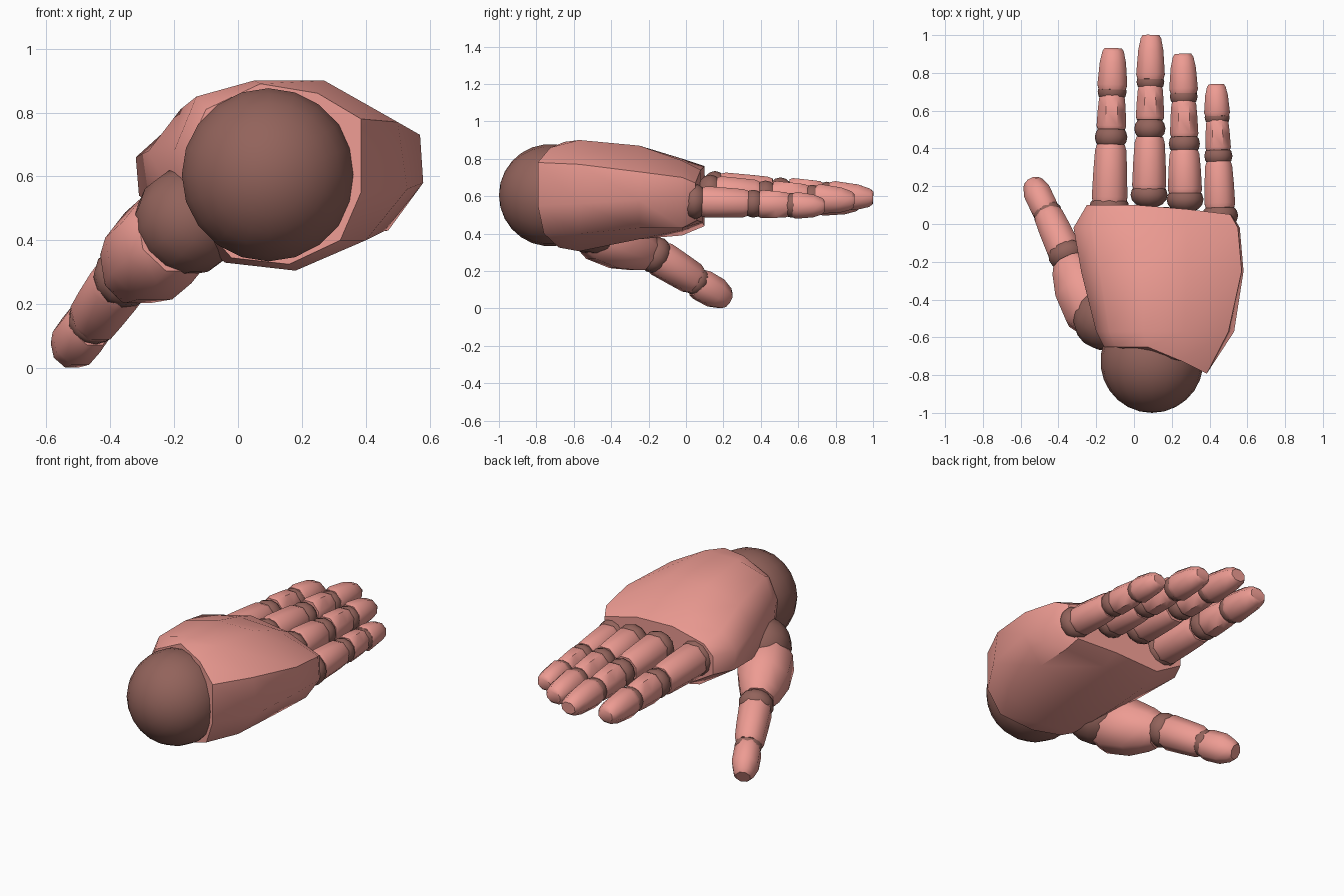
import bpy, bmesh
from math import cos, sin, pi, radians
from mathutils import Vector

if "Cube" in bpy.data.objects:
    bpy.data.objects.remove(bpy.data.objects["Cube"])


def material(name, rgb):
    m = bpy.data.materials.new(name)
    m.diffuse_color = (*rgb, 1)
    m.use_nodes = True
    m.node_tree.nodes["Principled BSDF"].inputs["Base Color"].default_value = m.diffuse_color
    return m


SKIN = material("skin_pink", (0.85, 0.33, 0.29))
JOINT = material("joint_brown", (0.29, 0.125, 0.105))


def finish(name, bm, mat, angle):
    bmesh.ops.recalc_face_normals(bm, faces=bm.faces)
    me = bpy.data.meshes.new(name)
    bm.to_mesh(me)
    bm.free()
    me.materials.append(mat)
    ob = bpy.data.objects.new(name, me)
    bpy.context.collection.objects.link(ob)
    bpy.ops.object.select_all(action='DESELECT')
    ob.select_set(True)
    bpy.context.view_layer.objects.active = ob
    bpy.ops.object.shade_smooth_by_angle(angle=radians(angle))


def loft(name, rings, mat, angle=47):
    bm = bmesh.new()
    rows = [[bm.verts.new(p) for p in r] for r in rings]
    n = len(rows[0])
    for a, b in zip(rows, rows[1:]):
        for i in range(n):
            j = (i + 1) % n
            bm.faces.new((a[i], a[j], b[j], b[i]))
    bm.faces.new(rows[0])
    bm.faces.new(rows[-1])
    finish(name, bm, mat, angle)


def bone(name, p0, p1, w, h, stations):
    """Eight-sided tapered segment; stations are (position, width scale, height scale)."""
    p0, p1 = Vector(p0), Vector(p1)
    d = (p1 - p0).normalized()
    side = d.cross(Vector((0, 0, 1))).normalized()
    up = side.cross(d)
    rings = []
    for t, sw, sh in stations:
        c = p0.lerp(p1, t)
        rings.append([c + side * (w * sw * cos(a) * 1.06) + up * (h * sh * sin(a) * 1.06)
                      for a in (2 * pi * (i + .5) / 8 for i in range(8))])
    loft(name, rings, SKIN)


def ball(name, c, r, axis=(0, 1, 0), squash=1.0, seg=12):
    bm = bmesh.new()
    bmesh.ops.create_uvsphere(bm, u_segments=seg, v_segments=seg * 2 // 3, radius=r)
    q = Vector((0, 0, 1)).rotation_difference(Vector(axis))
    for v in bm.verts:
        v.co.z *= squash
        v.co = q @ v.co + Vector(c)
    finish(name, bm, JOINT, 50)


SHAFT = [(0, .92, .92), (.1, 1, 1), (.55, .95, .95), (.9, .88, .9), (1, .78, .8)]
TIP = [(0, .9, .9), (.12, 1, 1), (.65, .88, .85), (.92, .72, .62), (1, .58, .42)]

# Palm: cross-sections (x, z) from wrist to knuckles
sections = {
    -.65: [(-.16, .68), (-.1, .81), (.07, .89), (.25, .86), (.385, .78),
           (.385, .55), (.32, .4), (.16, .325), (-.02, .345), (-.14, .48)],
    -.57: [(-.2, .68), (-.13, .85), (.05, .9), (.27, .9), (.5, .77),
           (.53, .56), (.4, .4), (.18, .305), (-.04, .33), (-.18, .48)],
    -.25: [(-.28, .68), (-.18, .81), (.04, .87), (.28, .87), (.57, .73),
           (.58, .58), (.46, .43), (.2, .37), (-.08, .37), (-.26, .5)],
    -.02: [(-.32, .66), (-.22, .75), (.02, .8), (.28, .79), (.55, .7),
           (.56, .56), (.47, .43), (.2, .42), (-.08, .39), (-.31, .54)],
    .1: [(-.25, .65), (-.19, .71), (.02, .76), (.28, .74), (.51, .67),
         (.52, .56), (.45, .47), (.2, .46), (-.08, .44), (-.25, .54)],
}
rings = []
for y, pts in sections.items():
    # the wrist rim slants back on the little-finger side
    skew = .5 if y == -.65 else .12 if y == .1 else 0
    rings.append([(x, y - skew * max(0, x - .1), z) for x, z in pts])
loft("palm", rings, SKIN, 45)

# Wrist ball
ball("wrist_ball", (.095, -.727, .605), .273, seg=20)

# Fingers: x, z at base and tip; y breaks; half width; knuckle centre y, radius
fingers = {
    "index": ((-.13, -.11), (.605, .57), (.11, .42, .5, .68, .72, .93), .096, .085, .107),
    "middle": ((.08, .09), (.635, .59), (.18, .46, .55, .73, .775, 1.0), .092, .155, .098),
    "ring": ((.27, .26), (.615, .575), (.16, .39, .46, .65, .70, .90), .092, .13, .098),
    "little": ((.455, .435), (.57, .545), (.085, .33, .39, .55, .58, .74), .083, .045, .095),
}
for name, ((xa, xb), (za, zb), ys, w, ky, kr) in fingers.items():
    def at(y):
        t = (y - ys[0]) / (ys[-1] - ys[0])
        return (xa + (xb - xa) * t, y, za + (zb - za) * t)
    ball(name + "_knuckle", at(ky), kr, squash=.75)
    bone(name + "_lower", at(ys[0]), at(ys[1]), w, w * 1.03, SHAFT)
    ball(name + "_middle_joint", at((ys[1] + ys[2]) / 2), w * .9, squash=.85)
    bone(name + "_middle", at(ys[2]), at(ys[3]), w * .83, w * .92, SHAFT)
    ball(name + "_end_joint", at((ys[3] + ys[4]) / 2), w * .8, squash=.85)
    bone(name + "_tip", at(ys[4] - .01), at(ys[5]), w * .84, w * .88, TIP)

# Thumb
ball("thumb_base_joint", (-.155, -.5, .46), .17, (-.5, .6, -.4), seg=14)
bone("thumb_lower", (-.2, -.51, .42), (-.345, -.2, .295), .148, .148,
     [(0, .8, .85), (.15, 1, 1), (.55, .97, 1), (.88, .74, .78), (1, .58, .65)])
ball("thumb_middle_joint", (-.355, -.165, .285), .1, (-.3, .8, -.45), .8)
bone("thumb_middle", (-.365, -.15, .275), (-.455, .05, .15), .09, .095, SHAFT)
ball("thumb_end_joint", (-.457, .055, .145), .078, (-.4, .7, -.5), .75)
bone("thumb_tip", (-.462, .06, .138), (-.54, .225, .045), .074, .084,
     [(0, .9, .9), (.15, 1, 1), (.6, 1, .98), (.9, .75, .72), (1, .55, .5)])
